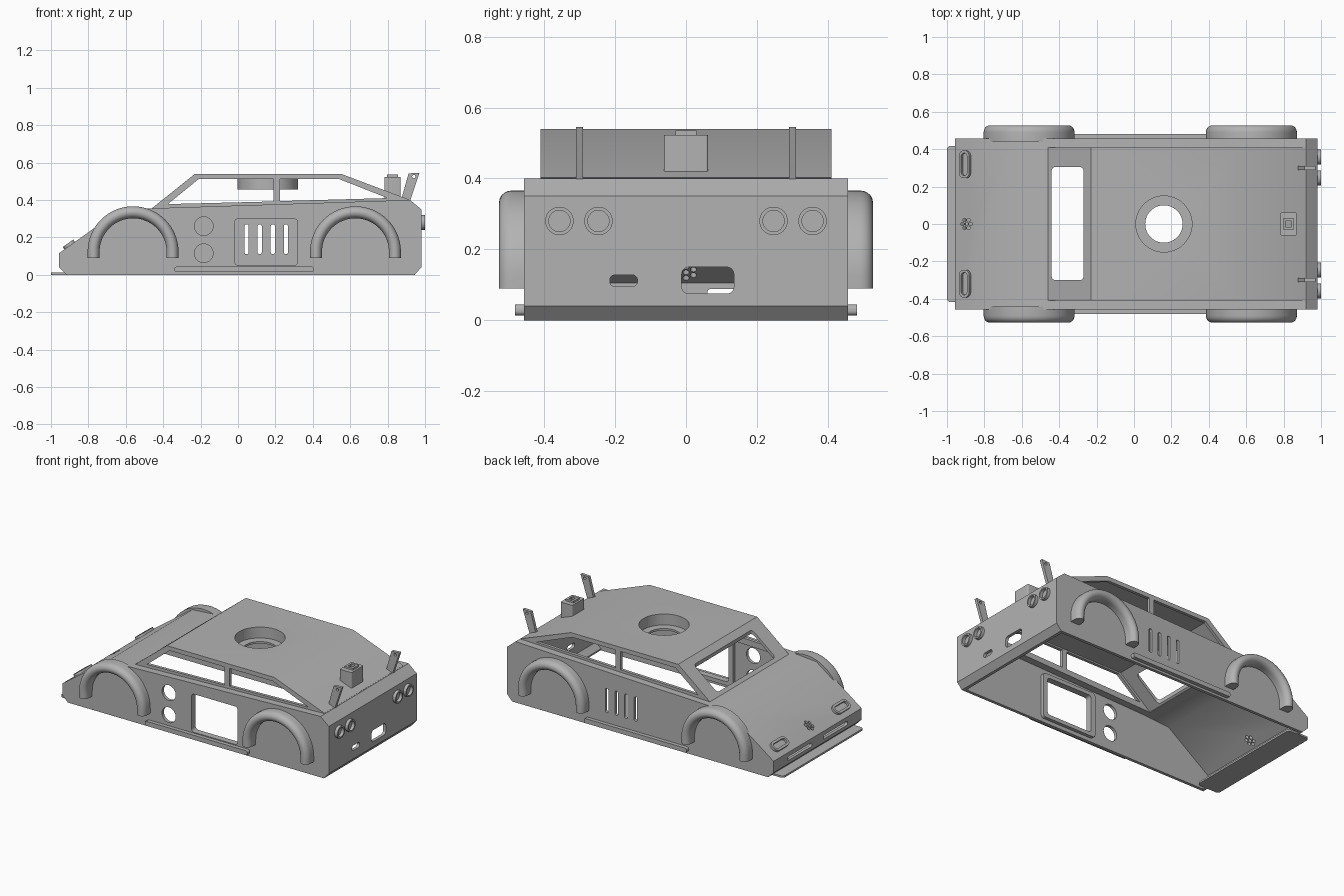
import bpy, bmesh, math
from mathutils import Matrix

old = bpy.data.objects.get("Cube")
if old:
    bpy.data.objects.remove(old, do_unlink=True)

GREY = (0.45, 0.45, 0.45, 1)
mat = bpy.data.materials.new("plain grey")
mat.use_nodes = True
mat.diffuse_color = GREY
mat.node_tree.nodes["Principled BSDF"].inputs["Base Color"].default_value = GREY


def finish(name, bm):
    bmesh.ops.recalc_face_normals(bm, faces=bm.faces)
    mesh = bpy.data.meshes.new(name)
    bm.to_mesh(mesh)
    bm.free()
    mesh.materials.append(mat)
    ob = bpy.data.objects.new(name, mesh)
    bpy.context.collection.objects.link(ob)
    return ob


def prism(name, pts, axis, a, b):
    """Extrude a 2D outline along an axis from a to b."""
    place = {"x": lambda p, d: (d, p[0], p[1]),
             "y": lambda p, d: (p[0], d, p[1]),
             "z": lambda p, d: (p[0], p[1], d)}[axis]
    bm = bmesh.new()
    ends = [[bm.verts.new(place(p, d)) for p in pts] for d in (a, b)]
    n = len(pts)
    for loop in ends:
        bm.faces.new(loop)
    for i in range(n):
        j = (i + 1) % n
        bm.faces.new((ends[0][i], ends[0][j], ends[1][j], ends[1][i]))
    return finish(name, bm)


def rounded(u0, u1, v0, v1, r, steps=6):
    """Rectangle outline with round corners."""
    pts = []
    corners = [(u1 - r, v1 - r), (u0 + r, v1 - r), (u0 + r, v0 + r), (u1 - r, v0 + r)]
    for k, (u, v) in enumerate(corners):
        for s in range(steps + 1):
            t = math.pi / 2 * (k + s / steps)
            pts.append((u + r * math.cos(t), v + r * math.sin(t)))
    return pts


def circle(u, v, r, n=32):
    return [(u + r * math.cos(math.tau * i / n), v + r * math.sin(math.tau * i / n)) for i in range(n)]


def box(u0, u1, v0, v1):
    return [(u0, v0), (u1, v0), (u1, v1), (u0, v1)]


def boolean(ob, tool, op="DIFFERENCE"):
    tool.hide_render = True
    mod = ob.modifiers.new("cut", "BOOLEAN")
    mod.operation, mod.solver, mod.object = op, "EXACT", tool
    bpy.context.view_layer.objects.active = ob
    bpy.ops.object.modifier_apply(modifier=mod.name)
    bpy.data.objects.remove(tool, do_unlink=True)


def cut(ob, pts, axis, a, b):
    boolean(ob, prism("cutter", pts, axis, a, b))


def smooth(ob):
    bpy.ops.object.select_all(action="DESELECT")
    ob.select_set(True)
    bpy.context.view_layer.objects.active = ob
    bpy.ops.object.shade_smooth_by_angle(angle=math.radians(35))


def ring(name, outer, inner, axis, a, b):
    ob = prism(name, outer, axis, a, b)
    cut(ob, inner, axis, a - 0.05, b + 0.05)
    smooth(ob)
    return ob


# Outer shell: lower body plus narrower cabin
body = prism("body_shell", [(-.917, 0), (-.957, .04), (-.957, .115), (-.64, .342), (-.47, .355),
                            (.92, .40), (.98, .35), (.98, .04), (.945, 0)], "y", -.457, .457)
cabin = prism("cabin", [(-.48, .34), (-.23, .54), (.55, .54), (.915, .402), (.89, .37)], "y", -.41, .41)
boolean(body, cabin, "UNION")

# Hollow inside, open underneath
cut(body, [(-.90, -.1), (-.90, .02), (-.937, .05), (-.937, .105), (-.635, .322), (-.47, .335),
           (.91, .378), (.96, .34), (.96, .045), (.925, .01), (.925, -.1)], "y", -.437, .437)
cut(body, [(-.45, .30), (-.45, .338), (-.224, .522), (.545, .522), (.87, .398), (.87, .30)],
    "y", -.39, .39)

# Windscreen, side windows and roof opening
cut(body, rounded(-.44, -.27, -.30, .305, .02), "z", .30, .60)
cut(body, [(-.375, .378), (-.21, .512), (.19, .512), (.19, .392)], "y", -.6, .6)
cut(body, [(.225, .394), (.225, .512), (.54, .512), (.80, .41)], "y", -.6, .6)
cut(body, circle(.16, 0, .15, 48), "z", .45, .60)

# Right side: door opening and two round holes; left side: four vent slots
cut(body, rounded(-.018, .318, .05, .30, .02), "y", -.6, -.40)
for z in (.115, .26):
    cut(body, circle(-.183, z, .05), "y", -.6, -.40)
for i in range(4):
    x = .046 + .07 * i
    cut(body, rounded(x - .011, x + .011, .11, .27, .01), "y", .40, .6)

# Tail openings and nose slots
cut(body, rounded(-.012, .135, .075, .15, .02), "x", .9, 1.1)
cut(body, rounded(-.215, -.137, .095, .128, .015), "x", .9, 1.1)
for y in (-.31, .06):
    cut(body, rounded(y, y + .25, .062, .088, .01), "x", -1.1, -.92)

# Hood perforations
holes = [(-.895, 0)] + [(-.895 + .022 * math.cos(k * math.pi / 3),
                         .024 * math.sin(k * math.pi / 3)) for k in range(6)]
for x, y in holes:
    cut(body, circle(x, y, .009, 12), "z", .08, .3)
smooth(body)

# Frame behind the door opening
ring("door_inner_frame", rounded(-.05, .35, .025, .325, .02), rounded(-.018, .318, .05, .30, .02),
     "y", -.438, -.415)

# Recessed roof cup with an open floor
cup = ring("roof_cup", circle(.16, 0, .162, 48), circle(.16, 0, .10, 48), "z", .455, .53)
cut(cup, circle(.16, 0, .15, 48), "z", .468, .6)
smooth(cup)


def arch(name, cx, side):
    """Sweep a round-nosed section over the wheel position."""
    cz, half, mid = .123, .032, .211
    section = [(-half, .44), (-half, .49)]
    section += [(-half * math.cos(math.pi * k / 10), .49 + .037 * math.sin(math.pi * k / 10))
                for k in range(1, 10)]
    section += [(half, .49), (half, .44)]
    stations = [(0, .09 - cz)] + [(math.pi * k / 32, 0) for k in range(33)] + [(math.pi, .09 - cz)]
    bm = bmesh.new()
    loops = []
    for t, drop in stations:
        loops.append([bm.verts.new((cx + (mid + r) * math.cos(t), side * y,
                                    cz + drop + (mid + r) * math.sin(t))) for r, y in section])
    n = len(section)
    for a, b in zip(loops, loops[1:]):
        for i in range(n):
            j = (i + 1) % n
            bm.faces.new((a[i], a[j], b[j], b[i]))
    bm.faces.new(loops[0])
    bm.faces.new(loops[-1])
    smooth(finish(name, bm))


# Parts repeated on both sides
for side, label in ((1, "left"), (-1, "right")):
    arch("front_arch_" + label, -.561, side)
    arch("rear_arch_" + label, .628, side)
    smooth(prism("running_board_" + label, rounded(-.34, .405, .014, .044, .012),
                 "y", side * .45, side * .482))

    # Tail lamps: raised rims
    for y in (.247, .357):
        ring("tail_lamp_" + label, circle(side * y, .28, .04), circle(side * y, .28, .03), "x", .975, 1.0)

    # Headlamp rims lying on the sloped hood
    lamp = ring("headlamp_" + label, rounded(-.034, .034, -.074, .074, .03),
                rounded(-.019, .019, -.06, .06, .018), "z", -.01, .015)
    lamp.matrix_world = Matrix.Translation((-.9, side * .319, .156)) @ Matrix.Rotation(
        -math.atan2(.227, .317), 4, "Y")

    # Spoiler struts with a bolt hole
    y = side * .30
    strut = prism("spoiler_strut_" + label, [(.872, .40), (.912, .542), (.97, .545), (.92, .395)],
                  "y", y - .01, y + .01)
    cut(strut, circle(.94, .525, .009, 16), "y", y - .1, y + .1)

# Front splitter
smooth(prism("front_splitter", rounded(-1.0, -.84, -.418, .418, .02), "z", 0, .012))

# Hollow block on the rear deck with a collar on top
ring("deck_block", rounded(.783, .869, -.062, .062, .006), box(.811, .841, -.015, .015), "z", .405, .523)
ring("deck_block_collar", box(.796, .856, -.03, .03), box(.811, .841, -.015, .015), "z", .52, .535)
